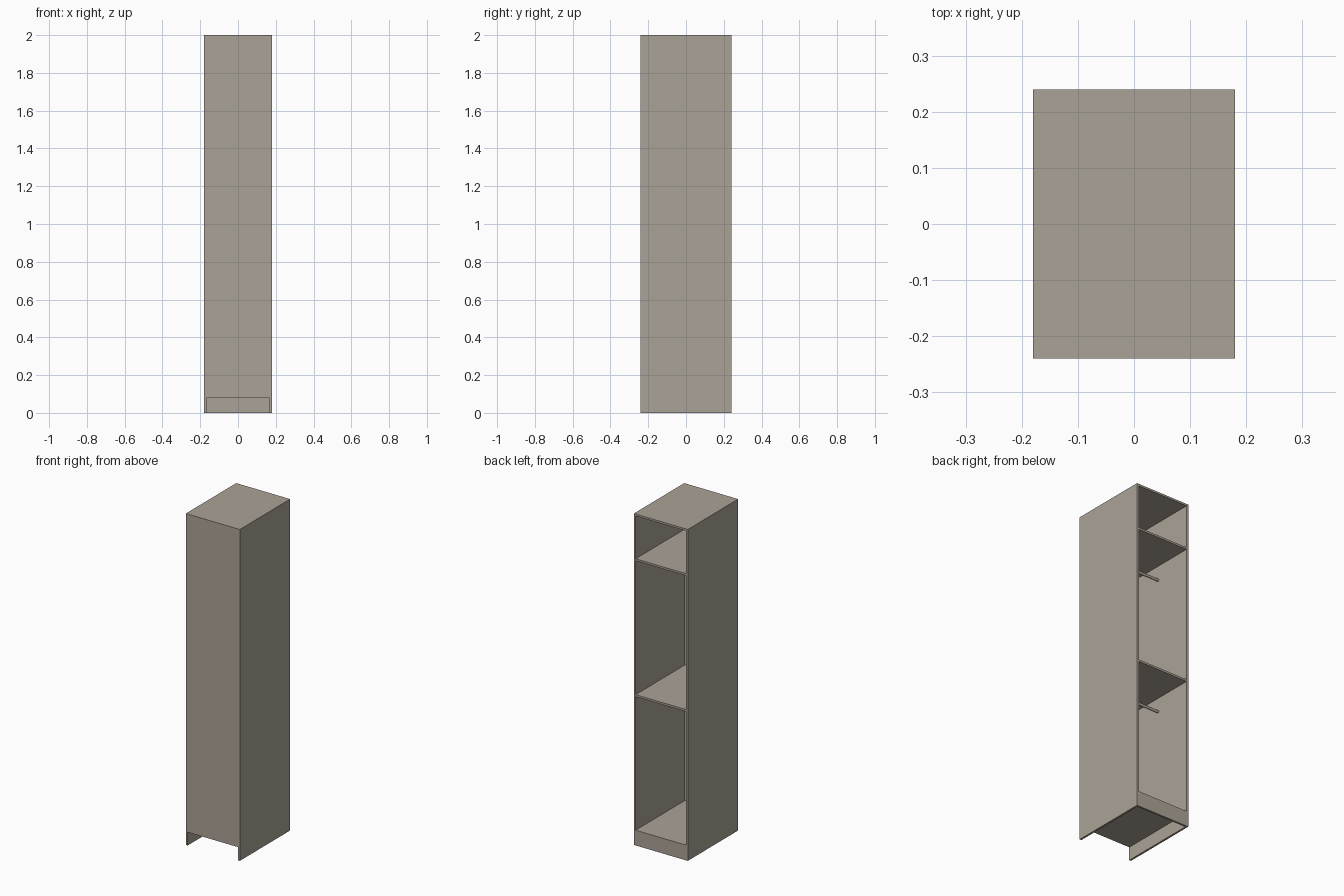
import bpy
import math

if "Cube" in bpy.data.objects:
    bpy.data.objects.remove(bpy.data.objects["Cube"])

W, D, H, T = 0.36, 0.48, 2.0, 0.012   # width, depth, height, sheet thickness
INNER = W - 2 * T
BASE = 0.08                           # underside of the floor panel

grey = bpy.data.materials.new("warm_grey")
grey.diffuse_color = (0.41, 0.365, 0.305, 1)
grey.use_nodes = True
grey.node_tree.nodes["Principled BSDF"].inputs["Base Color"].default_value = grey.diffuse_color


def finish(obj, name):
    obj.name = name
    obj.data.materials.append(grey)
    return obj


def panel(name, x, y, z):
    """Flat board given by its (min, max) range on each axis."""
    bpy.ops.mesh.primitive_cube_add(size=1, location=[(a + b) / 2 for a, b in (x, y, z)])
    obj = bpy.context.object
    obj.scale = [b - a for a, b in (x, y, z)]
    bpy.ops.object.transform_apply(location=False, rotation=False, scale=True)
    return finish(obj, name)


def rail(name, z):
    """Round hanging rail between the side panels."""
    bpy.ops.mesh.primitive_cylinder_add(vertices=24, radius=0.008, depth=INNER,
                                        location=(0, 0, z), rotation=(0, math.pi / 2, 0))
    bpy.ops.object.shade_smooth_by_angle()
    finish(bpy.context.object, name)


inside_x = (-INNER / 2, INNER / 2)
inside_y = (-D / 2 + T, D / 2)

# Side panels reach the ground
panel("left_side", (-W / 2, -W / 2 + T), (-D / 2, D / 2), (0, H))
panel("right_side", (W / 2 - T, W / 2), (-D / 2, D / 2), (0, H))

# Closed front above the toe space, and the plinth under the open back
panel("front_panel", inside_x, (-D / 2, -D / 2 + T), (BASE, H))
panel("back_plinth", inside_x, (D / 2 - T, D / 2), (0, BASE))

# Floor, shelves and top
for name, z in (("floor", BASE), ("lower_shelf", 0.898),
                ("upper_shelf", 1.718), ("top_panel", H - T)):
    panel(name, inside_x, inside_y, (z, z + T))

# Hanging rails below the two shelves
rail("lower_rail", 0.815)
rail("upper_rail", 1.632)
